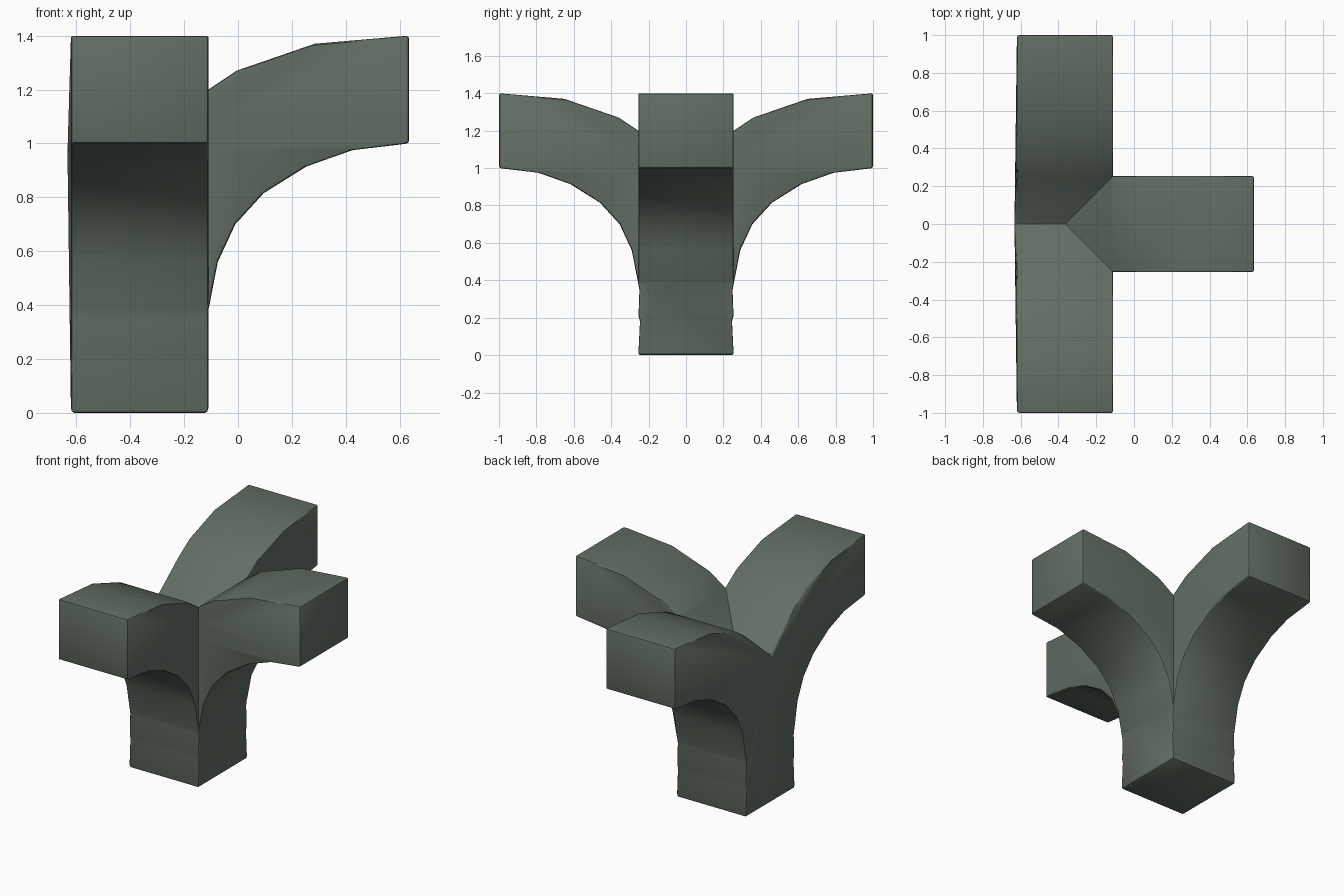
import bpy
import bmesh
from math import radians

cube = bpy.data.objects.get("Cube")
if cube:
    bpy.data.objects.remove(cube, do_unlink=True)

# Single grey-green stone colour
stone = bpy.data.materials.new("grey green stone")
stone.use_nodes = True
colour = (0.12, 0.155, 0.125, 1)
stone.diffuse_color = colour
bsdf = stone.node_tree.nodes["Principled BSDF"]
bsdf.inputs["Base Color"].default_value = colour
bsdf.inputs["Roughness"].default_value = 0.8

HALF = 0.255          # half width of the column and arms
CENTRE = -0.365       # x position of the column axis

# Arm outline as (distance from column axis, height)
top = [(0.255, 1.2), (0.36, 1.27), (0.65, 1.37), (1, 1.4)]
under = [(1, 1), (0.79, 0.975), (0.62, 0.915), (0.46, 0.815),
         (0.355, 0.7), (0.29, 0.56), (HALF, 0.38)]
foot = [(0.249, 0.35), (0.254, 0.21), (0.246, 0.18), (HALF, 0)]
HUB = (0, 0.98)       # valley where the arms meet


def extrude_outline(name, outline, place, bulge=0):
    """Sweep an outline across the arm width, with fanned side faces."""
    bm = bmesh.new()
    rings = [[bm.verts.new(place(u, side * HALF, z)) for u, z in outline]
             for side in (-1, 1)]
    n = len(outline)
    for i in range(n):
        j = (i + 1) % n
        bm.faces.new((rings[0][i], rings[0][j], rings[1][j], rings[1][i]))
    for ring in rings:
        for i in range(1, n - 1):
            bm.faces.new((ring[0], ring[i], ring[i + 1]))
    rings[0][0].co.x -= bulge
    bmesh.ops.recalc_face_normals(bm, faces=bm.faces)
    mesh = bpy.data.meshes.new(name)
    bm.to_mesh(mesh)
    bm.free()
    mesh.materials.append(stone)
    obj = bpy.data.objects.new(name, mesh)
    bpy.context.collection.objects.link(obj)
    bevel = obj.modifiers.new("soft edges", "BEVEL")
    bevel.width = 0.012
    bevel.segments = 2
    bevel.limit_method = "ANGLE"
    bevel.angle_limit = radians(50)
    return obj


# Column with the front and back arms
half = top + under + foot
outline = [HUB] + half + [(-u, z) for u, z in reversed(half)]
body = extrude_outline("column_with_front_and_back_arms", outline,
                       lambda u, w, z: (CENTRE + w, u, z), bulge=0.01)

# Side arm, ending inside the column
side_arm = extrude_outline("side_arm", [HUB] + top + under + [(0, 0.38)],
                           lambda u, w, z: (CENTRE + u, w, z))
side_arm.hide_render = True

# Join the side arm so the seams are mitred
join = body.modifiers.new("join side arm", "BOOLEAN")
join.operation = "UNION"
join.solver = "EXACT"
join.object = side_arm

# Bake the joined shape and discard the helper
depsgraph = bpy.context.evaluated_depsgraph_get()
joined = bpy.data.meshes.new_from_object(body.evaluated_get(depsgraph))
body.modifiers.clear()
body.data = joined
bpy.data.objects.remove(side_arm, do_unlink=True)
body.name = "three_armed_column"

bpy.context.view_layer.objects.active = body
body.select_set(True)
bpy.ops.object.shade_smooth_by_angle(angle=radians(32))
